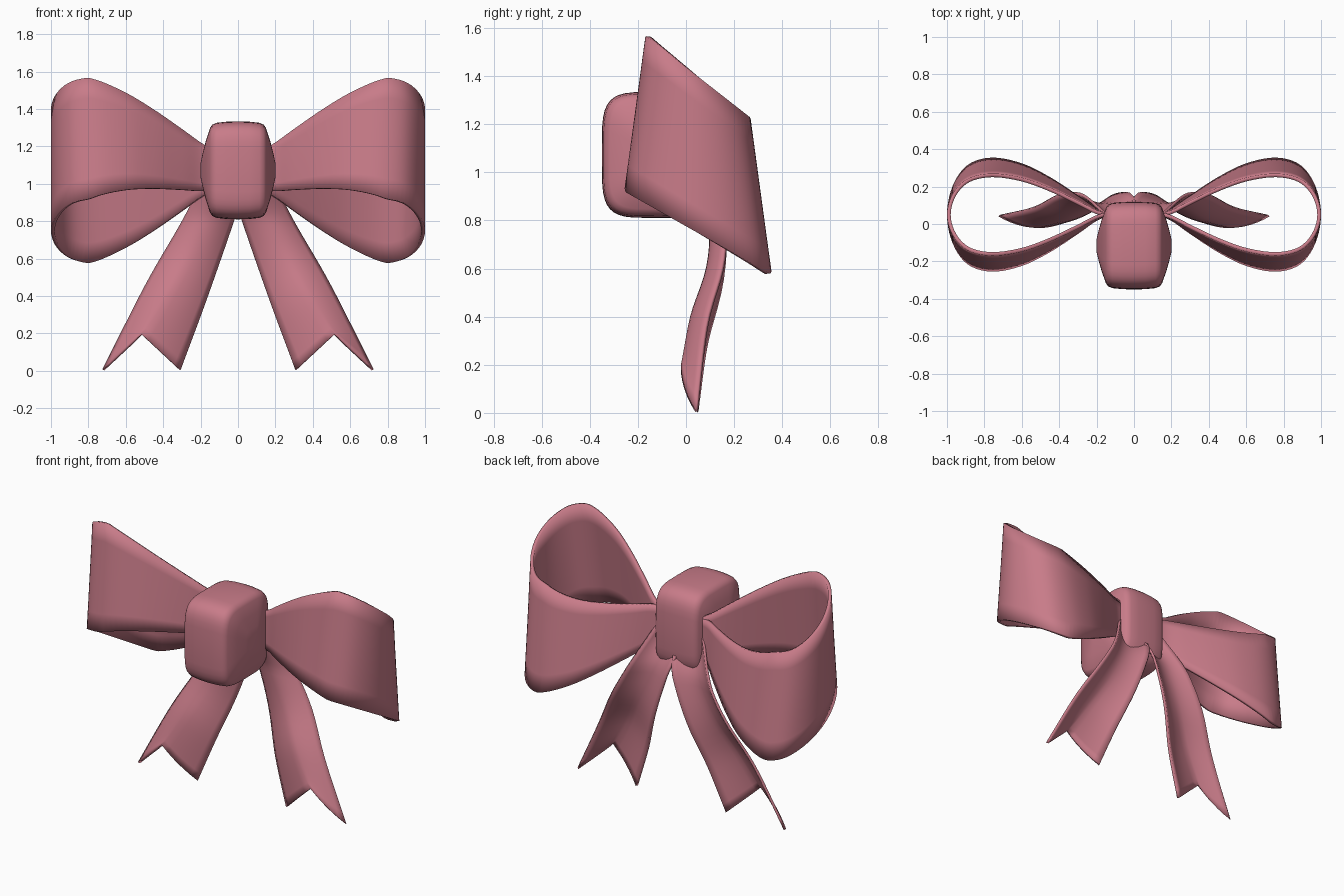
import bpy, bmesh, math
from mathutils import Vector

if "Cube" in bpy.data.objects:
    bpy.data.objects.remove(bpy.data.objects["Cube"])

pink = bpy.data.materials.new("dusty_pink")
pink.diffuse_color = (0.58, 0.2, 0.25, 1)
pink.use_nodes = True
pink.node_tree.nodes["Principled BSDF"].inputs["Base Color"].default_value = pink.diffuse_color


def spline(pts, steps):
    """Catmull-Rom samples through the given points."""
    p = [Vector(q) for q in pts]
    p = [2 * p[0] - p[1]] + p + [2 * p[-1] - p[-2]]
    out = []
    for i in range(1, len(p) - 2):
        a, b, c, d = p[i - 1:i + 3]
        for s in range(steps):
            t = s / steps
            out.append(0.5 * (2 * b + (c - a) * t + (2 * a - 5 * b + 4 * c - d) * t * t
                              + (3 * b - a - 3 * c + d) * t ** 3))
    return out + [p[-2]]


def grid_object(name, rows, wrap=False, thickness=0, offset=-1, mirror=False, caps=False):
    """Skin a grid of points, optionally thickened and mirrored in x."""
    bm = bmesh.new()
    vs = [[bm.verts.new(p) for p in r] for r in rows]
    n = len(rows[0])
    for a, b in zip(vs, vs[1:]):
        for j in range(n if wrap else n - 1):
            k = (j + 1) % n
            bm.faces.new((a[j], b[j], b[k], a[k]))
    if caps:
        bm.faces.new(vs[0])
        bm.faces.new(vs[-1])
        bmesh.ops.recalc_face_normals(bm, faces=bm.faces[:])
    me = bpy.data.meshes.new(name)
    bm.to_mesh(me)
    bm.free()
    me.materials.append(pink)
    ob = bpy.data.objects.new(name, me)
    bpy.context.collection.objects.link(ob)
    if thickness:
        m = ob.modifiers.new("thickness", 'SOLIDIFY')
        m.thickness, m.offset = thickness, offset
    if mirror:
        m = ob.modifiers.new("mirror", 'MIRROR')
        m.use_mirror_merge = False
    for f in me.polygons:
        f.use_smooth = True
    return ob


# bow loops: teardrop band, leaning so the front sits higher than the back
half = [(0.13, -0.02), (0.2, -0.11), (0.3, -0.34), (0.45, -0.66), (0.6, -0.9),
        (0.76, -1), (0.89, -0.87), (0.97, -0.5), (1, 0)]
path = spline(half + [(x, -y) for x, y in half[-2::-1]], 5)
rows = []
for x, y in path:
    h = 0.325 if x > 0.8 else 0.13 + 0.195 * (x - 0.2) / 0.6
    row = []
    for j in range(7):
        w = j / 3 - 1                      # -1 lower rim, 1 upper rim
        row.append((x, 0.05 + y * (0.2625 - 0.0425 * w), 1.0725 - 0.172 * y + h * w))
    rows.append(row)
grid_object("bow_loops", rows, thickness=0.02, mirror=True)

# ribbon tails: arched across, waving along, with a swallow-tail notch
inner = spline([(-0.03, 1.0), (0.02, 0.82), (0.17, 0.385), (0.31, 0.005)], 8)
outer = spline([(0.16, 1.07), (0.295, 0.8), (0.49, 0.46), (0.72, 0.005)], 8)
wave = spline([(0, 0.06), (0.27, 0.15), (0.4, 0.165), (0.55, 0.15), (0.75, 0.085), (1, 0.045)], 5)


def wave_y(v):
    for a, b in zip(wave, wave[1:]):
        if v <= b.x:
            return a.y + (b.y - a.y) * (v - a.x) / (b.x - a.x)
    return wave[-1].y


rows = []
for i, (a, b) in enumerate(zip(inner, outer)):
    v = i / (len(inner) - 1)
    row = []
    for j in range(13):
        u = j / 6 - 1
        p = a.lerp(b, (u + 1) / 2)
        row.append((p.x, wave_y(v) - 0.06 * (1 - u * u), p.y + 0.19 * (1 - abs(u)) * v ** 3))
    rows.append(row)
grid_object("ribbon_tails", rows, thickness=0.015, offset=0, mirror=True)

# knot: rounded box with domed sides
def sgn_pow(c):
    return math.copysign(abs(c) ** (2 / 4.5), c)


side = [(0.2, 0.15), (0.19, 0.33), (0.172, 0.6), (0.15, 0.86), (0.138, 0.93), (0.115, 0.97), (0.06, 0.993)]
prof = [(-x, s) for x, s in side] + [(0, 1)] + side[::-1]
rows = []
for x, s in prof:
    rows.append([(x, -0.115 + 0.235 * s * sgn_pow(math.cos(t)), 1.072 + 0.262 * s * sgn_pow(math.sin(t)))
                 for t in (2 * math.pi * k / 40 for k in range(40))])
grid_object("knot", rows, wrap=True, caps=True)
